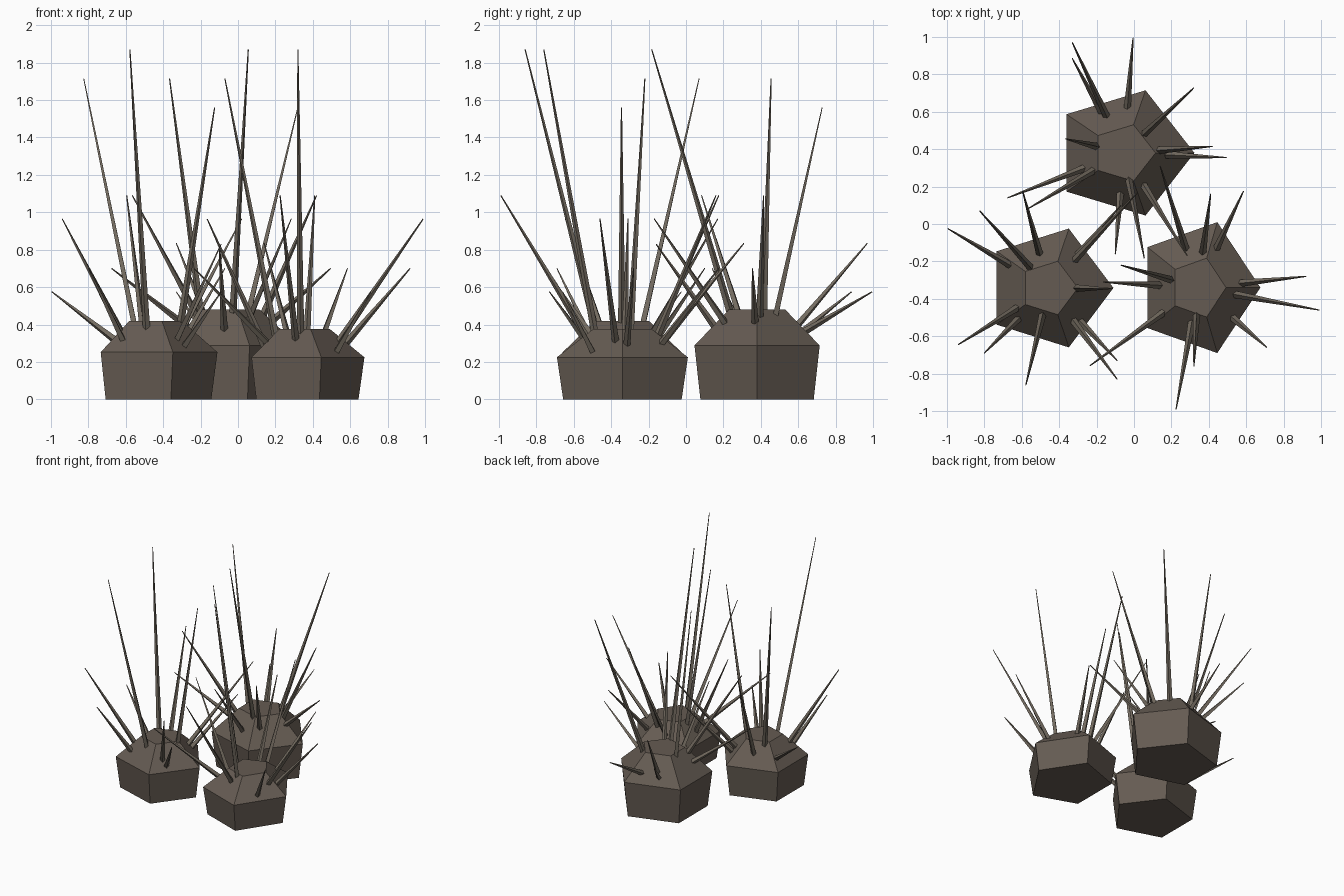
import bpy, bmesh, math
from mathutils import Vector

if "Cube" in bpy.data.objects:
    bpy.data.objects.remove(bpy.data.objects["Cube"])

def material(name, col):
    m = bpy.data.materials.new(name)
    m.diffuse_color = (*col, 1)
    m.use_nodes = True
    m.node_tree.nodes["Principled BSDF"].inputs["Base Color"].default_value = m.diffuse_color
    return m

POT = material("brown_clay", (0.13, 0.105, 0.085))
SPINE = material("dry_spine", (0.17, 0.145, 0.115))
TOP = 0.45   # top ring size relative to the widest ring

def finish(bm, name, mat):
    bmesh.ops.recalc_face_normals(bm, faces=bm.faces)
    me = bpy.data.meshes.new(name)
    bm.to_mesh(me)
    bm.free()
    me.materials.append(mat)
    ob = bpy.data.objects.new(name, me)
    bpy.context.collection.objects.link(ob)

def make_body(name, cx, cy, rx, ry, h):
    # five-sided body: base ring, widest ring, small top ring
    bm = bmesh.new()
    rings = []
    for s, z in ((0.905, 0), (1, 0.6 * h), (TOP, h)):
        rings.append([bm.verts.new((cx + s * rx * math.cos(math.tau * i / 5),
                                    cy + s * ry * math.sin(math.tau * i / 5), z)) for i in range(5)])
    for a, b in zip(rings, rings[1:]):
        for i in range(5):
            j = (i + 1) % 5
            bm.faces.new((a[i], a[j], b[j], b[i]))
    bm.faces.new(rings[0][::-1])
    bm.faces.new(rings[-1])
    finish(bm, name, POT)

def surface_z(dx, dy, rx, ry, h):
    # height of the sloped shoulder at an offset from the body centre
    t = max((dx / rx * math.cos(a) + dy / ry * math.sin(a)) / math.cos(math.pi / 5)
            for a in (math.tau * (i + 0.5) / 5 for i in range(5)))
    return h * (1 - 0.4 * min(1, max(0, (t - TOP) / (1 - TOP))))

def add_spine(bm, base, tip):
    # tapered four-sided spine
    d = tip - base
    q = d.to_track_quat('Z', 'Y')
    ends = []
    for p, r in ((base - d.normalized() * 0.015, 0.02), (tip, 0.003)):
        ends.append([bm.verts.new(p + q @ Vector((r * math.cos(k * math.pi / 2),
                                                  r * math.sin(k * math.pi / 2), 0))) for k in range(4)])
    a, b = ends
    for i in range(4):
        j = (i + 1) % 4
        bm.faces.new((a[i], a[j], b[j], b[i]))
    bm.faces.new(a[::-1])
    bm.faces.new(b)

# centre x, y, radius x, y, height, then spine tips
plants = {
    "left": ((-0.455, -0.342, 0.345, 0.334, 0.42), [
        (-0.995, -0.025, 0.575), (-0.825, 0.07, 1.715), (-0.595, 0.175, 1.09), (-0.07, 0.10, 0.70),
        (0.02, 0.17, 0.965), (-0.125, -0.345, 1.56), (-0.94, -0.645, 0.965), (-0.80, -0.69, 0.70),
        (-0.578, -0.86, 1.87), (-0.09, -0.73, 0.575), (-0.09, -0.83, 0.83)]),
    "right": ((0.342, -0.34, 0.334, 0.368, 0.375), [
        (0.14, 0.31, 0.835), (0.41, 0.16, 1.09), (0.585, 0.175, 0.70), (0.92, -0.28, 0.70),
        (0.99, -0.46, 0.965), (0.71, -0.66, 0.575), (0.32, -0.76, 1.87), (0.225, -0.99, 1.09),
        (-0.235, -0.757, 0.70), (-0.07, -0.22, 1.715), (-0.165, -0.31, 0.965)]),
    "back": ((-0.055, 0.38, 0.378, 0.352, 0.48), [
        (-0.33, 0.97, 0.835), (-0.33, 0.885, 0.575), (-0.005, 0.995, 0.575), (0.32, 0.728, 1.56),
        (0.42, 0.415, 1.09), (0.495, 0.355, 0.70), (-0.676, 0.14, 0.70), (-0.565, 0.083, 1.09),
        (-0.366, 0.455, 1.715), (-0.10, -0.16, 0.83), (0.055, -0.183, 1.87), (0.285, -0.17, 0.965)]),
}

for side, ((cx, cy, rx, ry, h), tips) in plants.items():
    make_body(side + "_body", cx, cy, rx, ry, h)
    bm = bmesh.new()
    for x, y, z in tips:
        # taller spines root nearer the middle
        d = Vector((x - cx, y - cy)).normalized() * max(0.15, 0.31 - 0.11 * z)
        base = Vector((cx + d.x, cy + d.y, surface_z(d.x, d.y, rx, ry, h)))
        add_spine(bm, base, Vector((x, y, z)))
    finish(bm, side + "_spines", SPINE)
